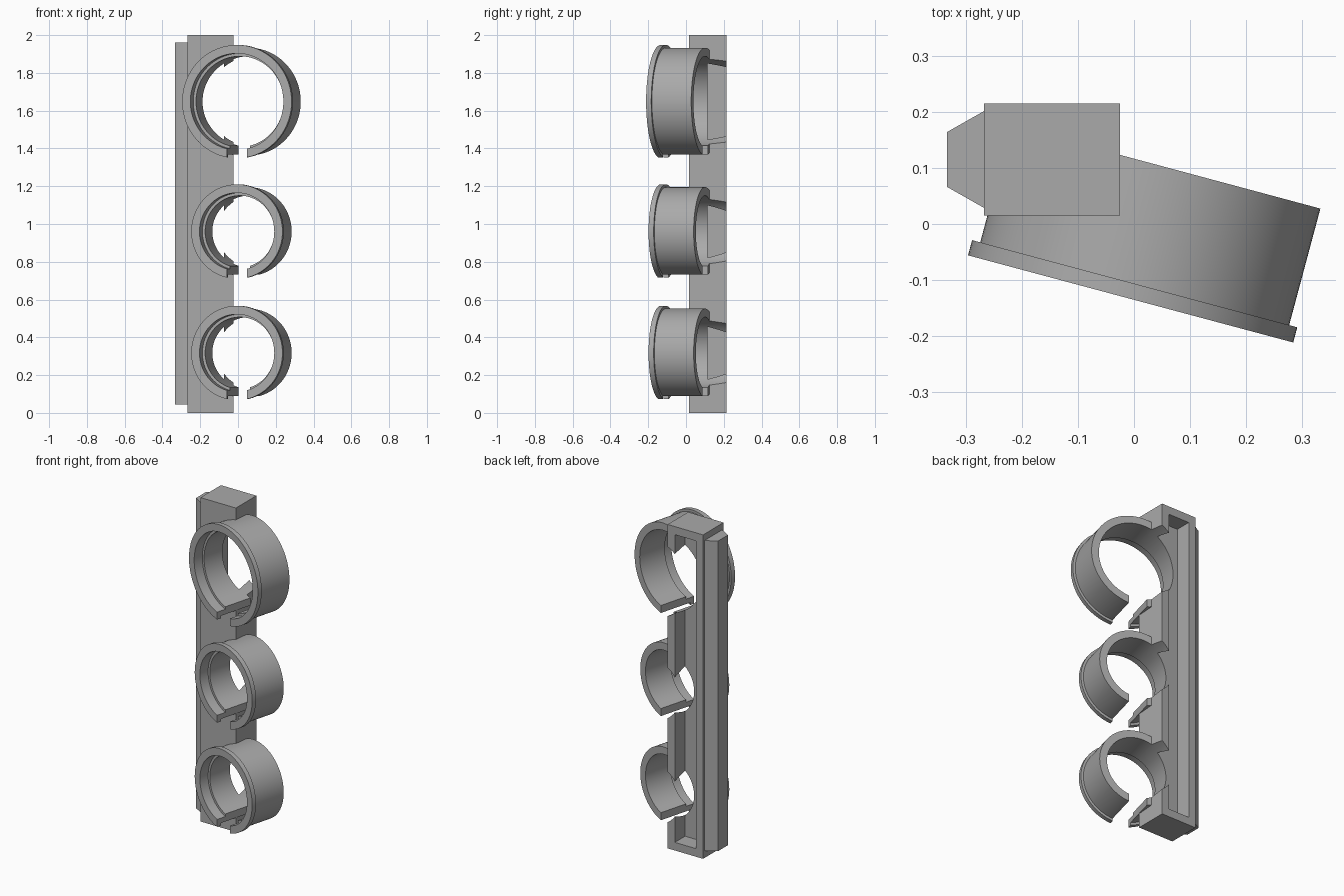
import bpy, bmesh, math
from mathutils import Matrix, Vector

cube = bpy.data.objects.get("Cube")
if cube:
    bpy.data.objects.remove(cube, do_unlink=True)

grey = bpy.data.materials.new("mid_grey")
grey.use_nodes = True
COLOR = (0.4, 0.4, 0.4, 1)
grey.diffuse_color = COLOR
grey.node_tree.nodes["Principled BSDF"].inputs["Base Color"].default_value = COLOR


def finish(name, bm):
    bmesh.ops.recalc_face_normals(bm, faces=bm.faces)
    mesh = bpy.data.meshes.new(name)
    bm.to_mesh(mesh)
    bm.free()
    mesh.materials.append(grey)
    obj = bpy.data.objects.new(name, mesh)
    bpy.context.collection.objects.link(obj)
    return obj


def box(name, lo, hi, frame=Matrix()):
    lo, hi = Vector(lo), Vector(hi)
    size = Matrix.Diagonal((*(hi - lo), 1))
    bm = bmesh.new()
    bmesh.ops.create_cube(bm, size=1, matrix=frame @ Matrix.Translation((lo + hi) / 2) @ size)
    return finish(name, bm)


def cylinder(name, radius, start, end, frame):
    # Cylinder along the y axis of the given frame
    bm = bmesh.new()
    place = frame @ Matrix.Translation((0, (start + end) / 2, 0)) @ Matrix.Rotation(math.pi / 2, 4, 'X')
    bmesh.ops.create_cone(bm, cap_ends=True, segments=96, radius1=radius, radius2=radius,
                          depth=end - start, matrix=place)
    return finish(name, bm)


def combine(target, tool, operation):
    mod = target.modifiers.new("bool", 'BOOLEAN')
    mod.operation, mod.object, mod.solver = operation, tool, 'EXACT'
    bpy.context.view_layer.update()
    with bpy.context.temp_override(object=target, active_object=target):
        bpy.ops.object.modifier_apply(modifier=mod.name)
    bpy.data.objects.remove(tool, do_unlink=True)


# Upright bar carrying three tilted clip rings
holder = box("ring_holder", (-0.267, 0.015, 0), (-0.025, 0.215, 2))

# centre height, flange, body, front recess and bore radii
RINGS = [(1.648, 0.30, 0.285, 0.255, 0.24),
         (0.96, 0.25, 0.235, 0.205, 0.19),
         (0.317, 0.25, 0.235, 0.205, 0.19)]
DEPTH = 0.243

frames = [Matrix.Translation((-0.006, -0.1335, ring[0])) @ Matrix.Rotation(math.radians(-15), 4, 'Z')
          for ring in RINGS]

# Solid ring bodies with front flanges
for frame, (z, flange, body, recess, bore) in zip(frames, RINGS):
    combine(holder, cylinder("body", body, 0.01, DEPTH, frame), 'UNION')
    combine(holder, cylinder("flange", flange, 0, 0.028, frame), 'UNION')

# Bores, front recesses and the open slot at the bottom of each ring
for frame, (z, flange, body, recess, bore) in zip(frames, RINGS):
    combine(holder, cylinder("bore", bore, -0.1, 0.6, frame), 'DIFFERENCE')
    combine(holder, cylinder("recess", recess, -0.1, 0.06, frame), 'DIFFERENCE')
    combine(holder, box("slot", (-0.055, -0.1, -flange - 0.03), (0.055, 0.3, -0.1), frame), 'DIFFERENCE')

# Long pocket in the back of the bar
combine(holder, box("pocket", (-0.219, 0.115, 0.05), (-0.074, 0.3, 1.95)), 'DIFFERENCE')

# Tapered mounting rail along the side of the bar
bm = bmesh.new()
profile = [(-0.333, 0.066), (-0.266, 0.028), (-0.255, 0.028),
           (-0.255, 0.202), (-0.266, 0.202), (-0.333, 0.164)]
face = bm.faces.new([bm.verts.new((x, y, 0.045)) for x, y in profile])
top = bmesh.ops.extrude_face_region(bm, geom=[face], use_keep_orig=True)["geom"]
bmesh.ops.translate(bm, verts=[v for v in top if isinstance(v, bmesh.types.BMVert)], vec=(0, 0, 1.915))
rail = finish("mounting_rail", bm)

# Smooth round walls, crisp edges
bpy.context.view_layer.update()
for part in (holder, rail):
    part.select_set(True)
bpy.context.view_layer.objects.active = holder
bpy.ops.object.shade_smooth_by_angle(angle=math.radians(30))
